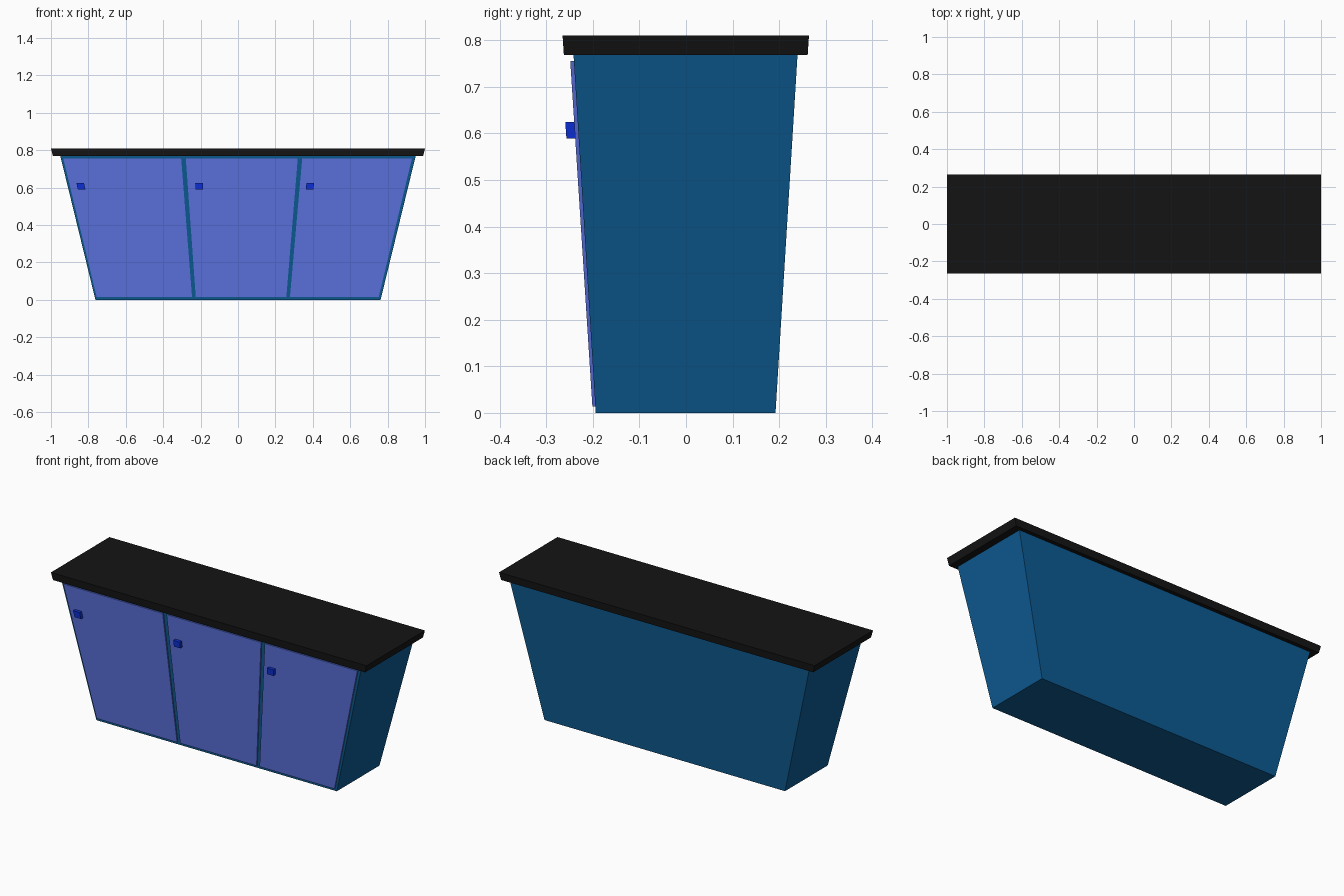
import bpy

if "Cube" in bpy.data.objects:
    bpy.data.objects.remove(bpy.data.objects["Cube"])

TOP = 0.81  # full height; the whole cabinet tapers towards the floor


def taper(z):
    return 0.794 + 0.206 * z / TOP


def material(name, color):
    m = bpy.data.materials.new(name)
    m.diffuse_color = (*color, 1)
    m.use_nodes = True
    m.node_tree.nodes["Principled BSDF"].inputs["Base Color"].default_value = m.diffuse_color
    return m


def tapered_box(name, x, y, z, mat):
    """Box given by its ranges at full width, then narrowed by height."""
    bpy.ops.mesh.primitive_cube_add(size=1)
    ob = bpy.context.object
    ob.name = ob.data.name = name
    for v in ob.data.vertices:
        px, py, pz = (r[0] if c < 0 else r[1] for r, c in zip((x, y, z), v.co))
        v.co = (px * taper(pz), py * taper(pz), pz)
    ob.data.materials.append(mat)
    return ob


blue = material("cabinet_blue", (0.004, 0.105, 0.29))
violet = material("door_violet", (0.105, 0.17, 0.74))
knob_blue = material("knob_blue", (0.004, 0.03, 0.70))
black = material("counter_black", (0.007, 0.007, 0.007))

# Cabinet body and countertop
tapered_box("cabinet_body", (-0.96, 0.96), (-0.244, 0.242), (0, 0.769), blue)
tapered_box("countertop", (-1, 1), (-0.265, 0.264), (0.768, TOP), black)

# Three doors, each with a square knob: door left, door right, knob left
doors = [(-0.947, -0.308, -0.907),
         (-0.283, 0.324, -0.240),
         (0.348, 0.943, 0.384)]
for i, (left, right, knob) in enumerate(doors, 1):
    tapered_box(f"door_{i}", (left, right), (-0.252, -0.240), (0.014, 0.755), violet)
    tapered_box(f"door_knob_{i}", (knob, knob + 0.043), (-0.272, -0.248), (0.589, 0.625), knob_blue)
